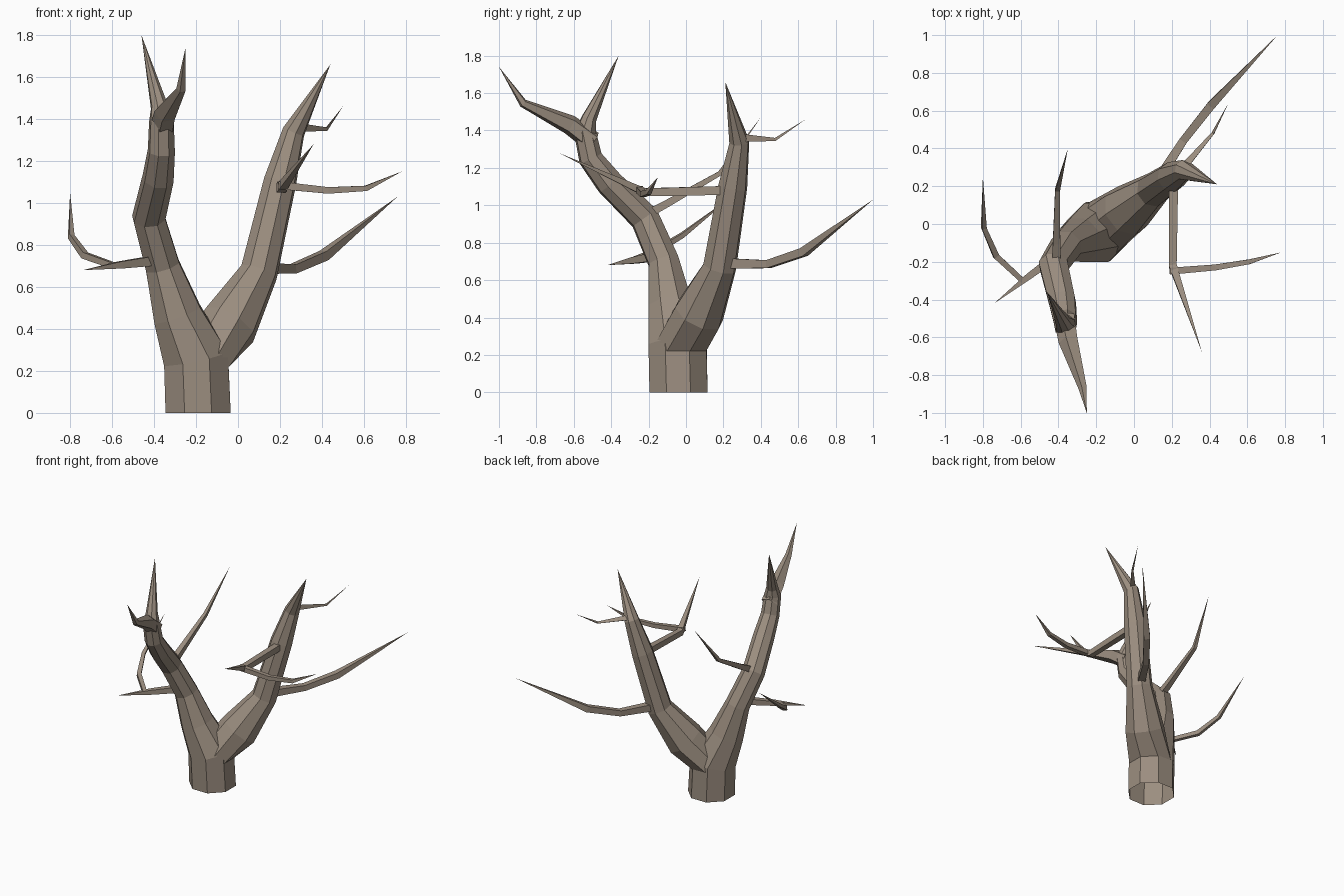
import bpy, bmesh, math
from mathutils import Vector

cube = bpy.data.objects.get("Cube")
if cube:
    bpy.data.objects.remove(cube, do_unlink=True)

# Single bark colour
bark = bpy.data.materials.new("grey_brown_bark")
bark.use_nodes = True
colour = (0.33, 0.27, 0.215, 1.0)
bark.diffuse_color = colour
shader = bark.node_tree.nodes["Principled BSDF"]
shader.inputs["Base Color"].default_value = colour
shader.inputs["Roughness"].default_value = 0.9


def limb(name, path, sides=4, upright=False):
    """Faceted tapering tube along (x, y, z, radius); radius 0 makes a pointed tip."""
    points = [Vector(p[:3]) for p in path]
    bm = bmesh.new()
    rings = []
    side = Vector((1, 0, 0))
    for i, p in enumerate(points):
        before = points[max(i - 1, 0)]
        after = points[min(i + 1, len(points) - 1)]
        along = (after - before).normalized()
        if i == 0 and upright:
            along = Vector((0, 0, 1))
        if i == 0 and abs(along.x) > 0.7:
            side = Vector((0, 0, 1))
        # Carry the cross-section direction along so the tube does not twist
        side = (side - along * side.dot(along)).normalized()
        other = along.cross(side)
        radius = path[i][3]
        if radius == 0:
            rings.append([bm.verts.new(p)])
            continue
        ring = []
        for k in range(sides):
            a = math.tau * (k + 0.5) / sides
            ring.append(bm.verts.new(p + radius * (side * math.cos(a) + other * math.sin(a))))
        rings.append(ring)
    for low, high in zip(rings, rings[1:]):
        for k in range(sides):
            n = (k + 1) % sides
            if len(high) == 1:
                bm.faces.new((low[k], low[n], high[0]))
            else:
                bm.faces.new((low[k], low[n], high[n], high[k]))
    bmesh.ops.recalc_face_normals(bm, faces=bm.faces)
    mesh = bpy.data.meshes.new(name)
    bm.to_mesh(mesh)
    bm.free()
    mesh.materials.append(bark)
    obj = bpy.data.objects.new(name, mesh)
    bpy.context.scene.collection.objects.link(obj)
    return obj


# Trunk running up into the forward-leaning limb, open underneath
limb("trunk_and_front_limb", [
    (-0.19, -0.04, 0, 0.168), (-0.2, -0.045, 0.26, 0.168), (-0.29, -0.085, 0.47, 0.125),
    (-0.36, -0.12, 0.7, 0.088), (-0.425, -0.22, 0.93, 0.082), (-0.38, -0.41, 1.12, 0.076),
    (-0.365, -0.51, 1.25, 0.066), (-0.365, -0.54, 1.39, 0.06), (-0.375, -0.52, 1.46, 0.042),
    (-0.46, -0.36, 1.8, 0)], 8, True)

# Second main limb
limb("rear_limb", [
    (-0.19, -0.04, 0.22, 0.16), (-0.04, 0.07, 0.42, 0.14), (0.1, 0.18, 0.67, 0.092),
    (0.2, 0.25, 1.1, 0.08), (0.265, 0.285, 1.34, 0.055), (0.44, 0.21, 1.66, 0)], 8, True)

# Fork at the top of the front limb
limb("front_top_fork", [
    (-0.365, -0.5, 1.34, 0.06), (-0.345, -0.62, 1.43, 0.055),
    (-0.27, -0.87, 1.545, 0.024), (-0.25, -1.0, 1.74, 0)], 5)

# Branches on the rear limb
limb("long_low_branch", [
    (0.1, 0.19, 0.69, 0.04), (0.26, 0.44, 0.685, 0.03),
    (0.41, 0.63, 0.75, 0.032), (0.76, 1.0, 1.03, 0)])
limb("forward_branch", [
    (0.21, 0.24, 1.08, 0.034), (0.205, -0.22, 1.07, 0.03), (0.36, -0.68, 1.28, 0)])
limb("forward_branch_shoot", [
    (0.19, -0.25, 1.085, 0.026), (0.43, -0.23, 1.06, 0.022),
    (0.61, -0.2, 1.07, 0.018), (0.78, -0.15, 1.15, 0)])
limb("upper_twig", [
    (0.27, 0.3, 1.36, 0.025), (0.42, 0.48, 1.352, 0.01), (0.5, 0.64, 1.46, 0)], 3)

# Branches on the front limb
limb("backward_branch", [
    (-0.41, -0.25, 0.93, 0.035), (-0.41, -0.1, 1.01, 0.028),
    (-0.405, 0.18, 1.17, 0.018), (-0.35, 0.4, 1.47, 0)])
limb("side_branch", [
    (-0.36, -0.13, 0.73, 0.035), (-0.56, -0.28, 0.705, 0.024), (-0.74, -0.42, 0.68, 0)])
limb("side_branch_shoot", [
    (-0.59, -0.3, 0.7, 0.02), (-0.73, -0.17, 0.75, 0.022),
    (-0.795, -0.02, 0.84, 0.018), (-0.8, 0.25, 1.05, 0)])
